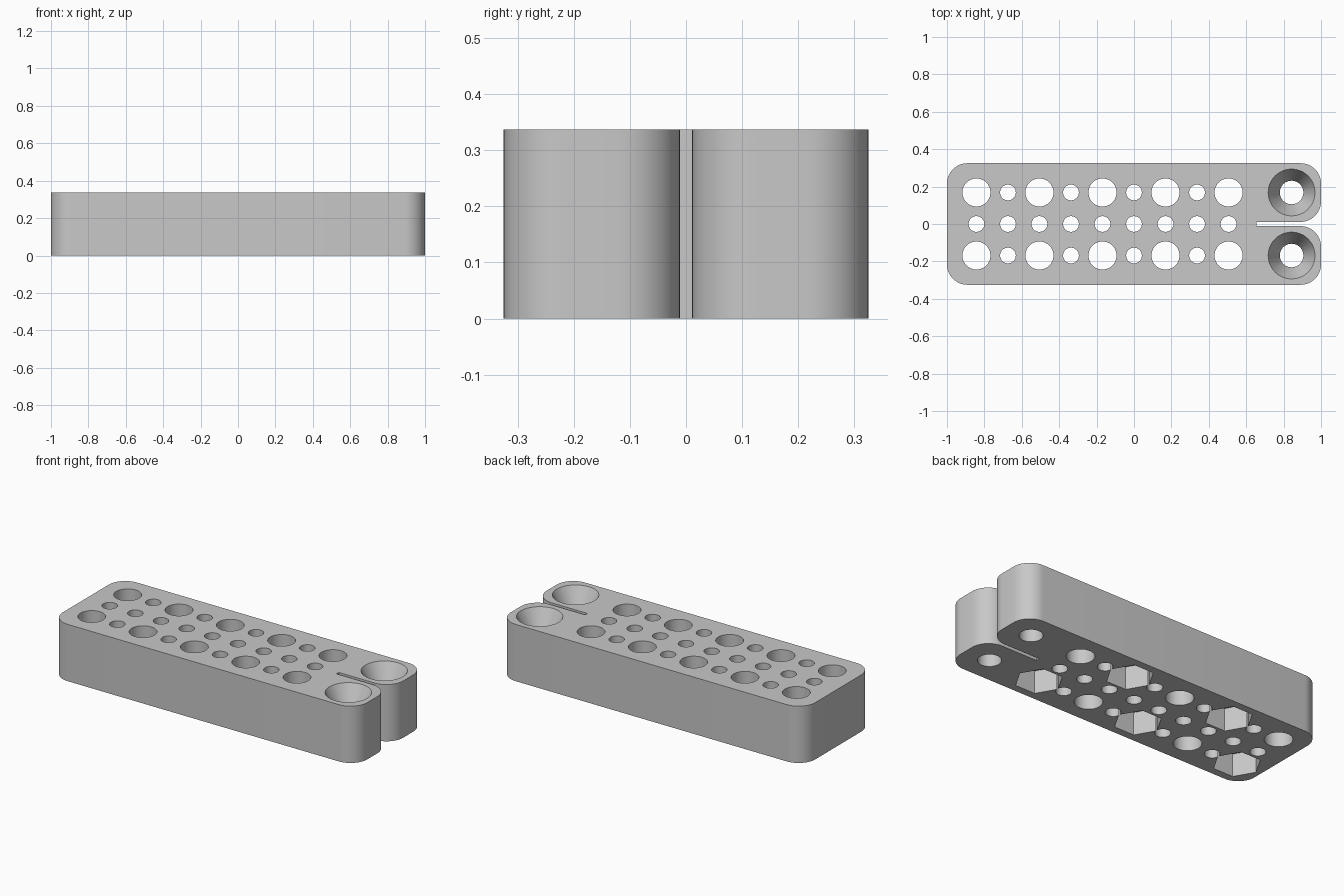
import bpy, bmesh, math
from mathutils import Matrix

if "Cube" in bpy.data.objects:
    bpy.data.objects.remove(bpy.data.objects["Cube"], do_unlink=True)

HEIGHT, HALF_WIDTH, CORNER = 0.337, 0.325, 0.11
SLOT_HALF, SLOT_START = 0.011, 0.655
PITCH = 0.1685          # half of the main hole spacing
SCREW_X = 5 * PITCH

grey = bpy.data.materials.new("light grey")
grey.use_nodes = True
grey.diffuse_color = (0.58, 0.58, 0.58, 1)
grey.node_tree.nodes["Principled BSDF"].inputs["Base Color"].default_value = grey.diffuse_color


def make_object(name, bm):
    bmesh.ops.recalc_face_normals(bm, faces=bm.faces)
    mesh = bpy.data.meshes.new(name)
    bm.to_mesh(mesh)
    bm.free()
    mesh.materials.append(grey)
    obj = bpy.data.objects.new(name, mesh)
    bpy.context.collection.objects.link(obj)
    return obj


def arc(cx, cy, start, steps=12):
    angles = [math.radians(start + 90 * i / steps) for i in range(steps + 1)]
    return [(cx + CORNER * math.cos(a), cy + CORNER * math.sin(a)) for a in angles]


def add_plug(bm, x, y, z0, z1, r0, r1, sides=48):
    place = Matrix.Translation((x, y, (z0 + z1) / 2))
    bmesh.ops.create_cone(bm, cap_ends=True, segments=sides, radius1=r0,
                          radius2=r1, depth=z1 - z0, matrix=place)


# Rounded block with a slot that splits one end into two lobes
cx, cy, inner = 1 - CORNER, HALF_WIDTH - CORNER, SLOT_HALF + CORNER
outline = (arc(-cx, -cy, 180) + arc(cx, -cy, 270) + arc(cx, -inner, 0)
           + [(SLOT_START, -SLOT_HALF), (SLOT_START, SLOT_HALF)]
           + arc(cx, inner, 270) + arc(cx, cy, 0) + arc(-cx, cy, 90))
bm = bmesh.new()
base = bm.faces.new([bm.verts.new((x, y, 0)) for x, y in outline])
top = bmesh.ops.extrude_face_region(bm, geom=[base])
bmesh.ops.translate(bm, vec=(0, 0, HEIGHT),
                    verts=[v for v in top["geom"] if isinstance(v, bmesh.types.BMVert)])
block = make_object("mounting_block", bm)

# Through holes: large and small alternate in the outer rows
holes, pockets = bmesh.new(), bmesh.new()
for column in range(9):
    x = (column - 5) * PITCH
    for row in (-1, 0, 1):
        large = row != 0 and column % 2 == 0
        r = 0.075 if large else 0.042
        add_plug(holes, x, row * PITCH, -0.1, HEIGHT + 0.1, r, r)
        # Hexagonal nut pockets under every other large hole
        if large and (column // 2) % 2 == (0 if row < 0 else 1):
            hexagon = [(x + 0.129 * math.cos(k * math.pi / 3),
                        row * PITCH + 0.129 * math.sin(k * math.pi / 3)) for k in range(6)]
            face = pockets.faces.new([pockets.verts.new((a, b, -0.1)) for a, b in hexagon])
            lid = bmesh.ops.extrude_face_region(pockets, geom=[face])
            bmesh.ops.translate(pockets, vec=(0, 0, 0.235),
                                verts=[v for v in lid["geom"] if isinstance(v, bmesh.types.BMVert)])

# Countersunk screw holes in the two lobes
for side in (-1, 1):
    y = side * PITCH
    add_plug(holes, SCREW_X, y, -0.1, HEIGHT + 0.1, 0.063, 0.063)
    add_plug(pockets, SCREW_X, y, HEIGHT - 0.165, HEIGHT + 0.04, 0.043, 0.145)

cutters = [make_object("hole_cutter", holes), make_object("pocket_cutter", pockets)]
for cutter in cutters:
    cutter.hide_render = True
    mod = block.modifiers.new(cutter.name, "BOOLEAN")
    mod.operation = "DIFFERENCE"
    mod.solver = "EXACT"
    mod.object = cutter

# Bake the cuts, then drop the cutters
bpy.context.view_layer.update()
graph = bpy.context.evaluated_depsgraph_get()
cut_mesh = bpy.data.meshes.new_from_object(block.evaluated_get(graph))
block.modifiers.clear()
block.data = cut_mesh
block.data.materials.clear()
block.data.materials.append(grey)
for poly in block.data.polygons:
    poly.material_index = 0
for cutter in cutters:
    bpy.data.objects.remove(cutter, do_unlink=True)

bpy.ops.object.select_all(action="DESELECT")
block.select_set(True)
bpy.context.view_layer.objects.active = block
bpy.ops.object.shade_smooth_by_angle(angle=math.radians(20))
